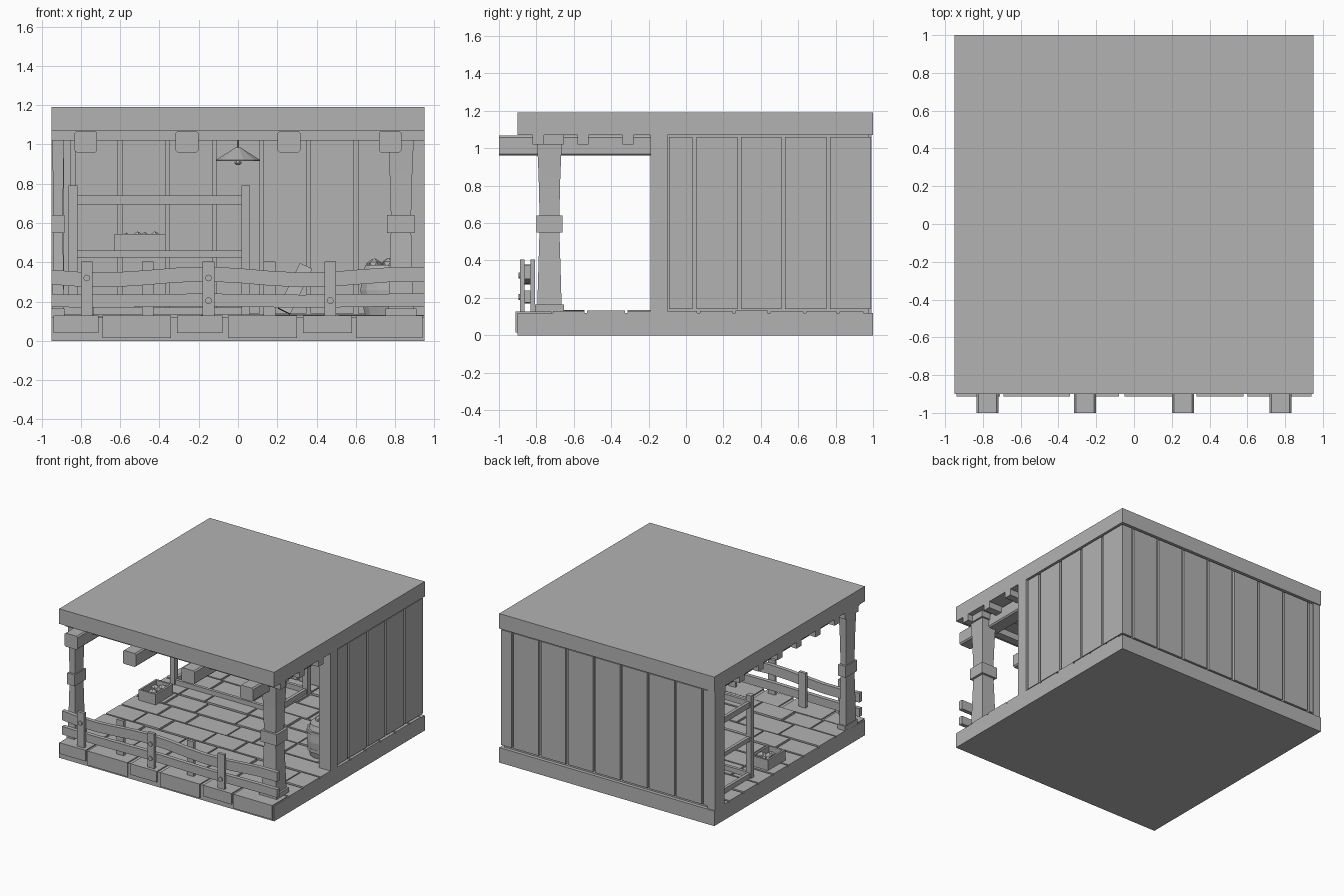
import bpy, bmesh, math, random
from mathutils import Matrix, Vector

random.seed(4)
cube = bpy.data.objects.get("Cube")
if cube:
    bpy.data.objects.remove(cube, do_unlink=True)

mat = bpy.data.materials.new("plain grey")
mat.use_nodes = True
GREY = (0.45, 0.45, 0.45, 1)
mat.diffuse_color = GREY
mat.node_tree.nodes["Principled BSDF"].inputs["Base Color"].default_value = GREY


def finish(name, bm):
    bmesh.ops.recalc_face_normals(bm, faces=bm.faces)
    me = bpy.data.meshes.new(name)
    bm.to_mesh(me)
    bm.free()
    me.materials.append(mat)
    ob = bpy.data.objects.new(name, me)
    bpy.context.collection.objects.link(ob)
    return ob


def add_box(bm, x, y, z):
    """Box from (min, max) pairs."""
    size = [b - a for a, b in (x, y, z)]
    mid = [(a + b) / 2 for a, b in (x, y, z)]
    m = Matrix.Translation(mid) @ Matrix.Diagonal((*size, 1))
    return bmesh.ops.create_cube(bm, size=1, matrix=m)["verts"]


def boxes(name, specs):
    bm = bmesh.new()
    for s in specs:
        add_box(bm, *s)
    return finish(name, bm)


def loft(name, centre, rings, sides=4):
    """Stack of rings (z, half width x, half width y) around a vertical axis."""
    bm = bmesh.new()
    loops = []
    turn = math.pi / sides
    k = 1 / math.cos(turn) if sides == 4 else 1
    for z, hx, hy in rings:
        loops.append([bm.verts.new((centre[0] + hx * k * math.cos(turn + math.tau * i / sides),
                                    centre[1] + hy * k * math.sin(turn + math.tau * i / sides), z))
                      for i in range(sides)])
    for a, b in zip(loops, loops[1:]):
        for i in range(sides):
            j = (i + 1) % sides
            bm.faces.new((a[i], a[j], b[j], b[i]))
    bm.faces.new(loops[0])
    bm.faces.new(loops[-1])
    return finish(name, bm)


def lumps(name, centre, spread, count, r):
    """Heap of rough round produce."""
    bm = bmesh.new()
    for _ in range(count):
        p = [c + random.uniform(-s, s) for c, s in zip(centre, spread)]
        bmesh.ops.create_icosphere(bm, subdivisions=1, radius=r, matrix=Matrix.Translation(p))
    return finish(name, bm)


def crate(name, cx, cy, z, w, d, h):
    t = 0.015
    x, y = (cx - w / 2, cx + w / 2), (cy - d / 2, cy + d / 2)
    boxes(name, [(x, y, (z, z + t)),
                 (x, (y[0], y[0] + t), (z, z + h)), (x, (y[1] - t, y[1]), (z, z + h)),
                 ((x[0], x[0] + t), y, (z, z + h)), ((x[1] - t, x[1]), y, (z, z + h))])
    lumps(name + "_produce", (cx, cy, z + h * 0.65), (w * 0.3, d * 0.2, 0.01), 7, 0.035)


# Roof and base
boxes("roof", [((-0.95, 0.95), (-0.9, 1), (1.07, 1.19))])
boxes("base", [((-0.95, 0.95), (-0.9, 1), (0, 0.12))])

# Stone blocks along the front edge
edges = [(-0.94, -0.71), (-0.69, -0.34), (-0.31, -0.08), (-0.05, 0.3), (0.33, 0.58), (0.6, 0.94)]
boxes("front_stones", [(e, (-0.912, -0.72), (0.04 if i % 2 == 0 else 0.015, 0.128))
                       for i, e in enumerate(edges)])

# Staggered paving slabs
slabs = []
y = -0.71
while y < 0.9:
    depth = random.uniform(0.17, 0.22)
    x = -0.95
    while x < 0.93:
        w = random.uniform(0.22, 0.4)
        end = 0.95 if x + w > 0.83 else x + w
        slabs.append(((x, end - 0.015 * (end < 0.95)), (y, min(y + depth - 0.015, 0.95)),
                      (0.1, random.uniform(0.127, 0.135))))
        x = end
    y += depth
boxes("paving_slabs", slabs)

# Back wall and side wall: planks either side of a thin core
G = 0.01
seams = [-0.935] + [-0.84 + 0.24 * i for i in range(8)] + [0.935]
boxes("back_wall_planks", [((a + G, b - G), (0.93, 0.99), (0.14, 1.06)) for a, b in zip(seams, seams[1:])])
boxes("back_wall_core", [((-0.94, 0.925), (0.95, 0.972), (0.11, 1.08))])
seams = [-0.1, 0.045, 0.285, 0.52, 0.76, 1.0]
boxes("side_wall_planks", [((0.88, 0.942), (a + G, b - G), (0.14, 1.06)) for a, b in zip(seams, seams[1:])])
boxes("side_wall_core", [((0.9, 0.922), (-0.1, 0.975), (0.11, 1.08))])
boxes("wall_end_posts", [((0.85, 0.95), (-0.19, -0.1), (0.12, 1.07)),
                         ((-0.95, -0.885), (0.87, 0.992), (0.12, 1.07))])

# Ceiling beams and cross joists
bm = bmesh.new()
for cx in (-0.775, -0.26, 0.26, 0.775):
    vs = add_box(bm, (cx - 0.058, cx + 0.058), (-1, 0.93), (0.96, 1.068))
ends = [e for e in bm.edges if abs(e.verts[0].co.y - e.verts[1].co.y) > 1]
bmesh.ops.bevel(bm, geom=ends, offset=0.01, segments=1, affect='EDGES')
finish("ceiling_beams", bm)
boxes("cross_joists", [((-0.95, 0.95 if cy < -0.2 else 0.88), (cy - 0.03, cy + 0.03), (1.02, 1.075))
                       for cy in [-0.79 + 0.24 * i for i in range(8)]])

# Front posts with a waist band, foot and head block
for side, cx, w in (("left", 0.83, 0.07), ("right", -0.916, 0.033)):
    loft(side + "_front_post", (cx, -0.73),
         [(0.12, w * 0.93, 0.066), (0.3, w * 0.85, 0.061), (0.6, w * 0.72, 0.052),
          (0.85, w * 0.82, 0.058), (1.03, w * 0.93, 0.066)])
    for part, a, b, k in (("band", 0.55, 0.64, 1), ("foot", 0.12, 0.165, 1.12), ("head", 1.02, 1.075, 1.12)):
        kx = k if w > 0.05 else 1
        boxes(f"{side}_post_{part}", [((cx - w * kx, cx + w * kx),
                                       (-0.73 - 0.07 * k, -0.73 + 0.07 * k), (a, b))])

# Fence: alternate stakes either side of two rails
stakes = [(-0.77, -0.875), (-0.15, -0.875), (0.47, -0.875), (-0.46, -0.82), (0.16, -0.82)]
boxes("fence_stakes", [((x - 0.03, x + 0.03), (y - 0.012, y + 0.012), (0.12, 0.405)) for x, y in stakes])
for name, z, h, wave in (("upper_fence_rail", 0.325, 0.075, 0.015), ("lower_fence_rail", 0.205, 0.065, 0.003)):
    bm = bmesh.new()
    add_box(bm, (-0.95, 0.95), (-0.864, -0.832), (z - h / 2, z + h / 2))
    long = [e for e in bm.edges if abs(e.verts[0].co.x - e.verts[1].co.x) > 1]
    bmesh.ops.subdivide_edges(bm, edges=long, cuts=11, use_grid_fill=True)
    for v in bm.verts:
        v.co.z += wave * math.sin(v.co.x * 6 + 2.6)
    finish(name, bm)
bm = bmesh.new()
for x, z in ((-0.77, 0.32), (-0.15, 0.32), (-0.15, 0.205), (0.47, 0.205)):
    m = Matrix.Translation((x, -0.888, z)) @ Matrix.Rotation(math.pi / 2, 4, 'X')
    bmesh.ops.create_cone(bm, cap_ends=True, segments=10, radius1=0.017, radius2=0.017, depth=0.016, matrix=m)
finish("fence_bolts", bm)

# Open rack with a shelf
X0, X1, Y0, Y1 = -0.84, 0.04, 0.39, 0.81
rack = []
for x in (X0, X1):
    for y in (Y0, Y1):
        rack.append(((x - 0.022, x + 0.022), (y - 0.02, y + 0.02), (0.12, 0.79)))
for a, b in ((0.13, 0.17), (0.425, 0.46), (0.695, 0.74)):
    rack += [((X0, X1), (y - 0.012, y + 0.012), (a, b)) for y in (Y0, Y1)]
    rack += [((x - 0.012, x + 0.012), (Y0, Y1), (a, b)) for x in (X0, X1)]
boxes("rack_frame", rack)
boxes("rack_shelf", [((X0, X1), (Y0, Y1), (0.435, 0.455))])

# Crates of produce
crate("shelf_crate", -0.5, 0.58, 0.46, 0.26, 0.2, 0.085)
crate("floor_crate", -0.81, 0.12, 0.13, 0.15, 0.22, 0.085)

# Barrel with hoops
loft("barrel", (0.74, 0.02), [(0.13, 0.095, 0.095), (0.2, 0.115, 0.115), (0.26, 0.12, 0.12),
                              (0.32, 0.115, 0.115), (0.385, 0.095, 0.095)], 12)
for i, (z, r) in enumerate(((0.18, 0.118), (0.32, 0.122))):
    loft(f"barrel_hoop_{i + 1}", (0.74, 0.02), [(z, r, r), (z + 0.025, r, r)], 12)
lumps("barrel_produce", (0.73, 0.02, 0.385), (0.05, 0.05, 0.005), 8, 0.035)

# Hanging lamp
loft("lamp_shade", (0, 0.1), [(0.915, 0.115, 0.115), (0.922, 0.115, 0.115), (0.985, 0.012, 0.012)], 12)
loft("lamp_cord", (0, 0.1), [(0.98, 0.006, 0.006), (1.075, 0.006, 0.006)], 6)
loft("lamp_bulb", (0, 0.1), [(0.895, 0.01, 0.01), (0.905, 0.02, 0.02), (0.92, 0.016, 0.016)], 8)

# Loose board leaning by the back wall
board = boxes("leaning_board", [((-0.035, 0.035), (-0.012, 0.012), (-0.13, 0.13))])
board.location = (0.29, 0.85, 0.265)
board.rotation_euler = (math.radians(-12), math.radians(26), 0)
